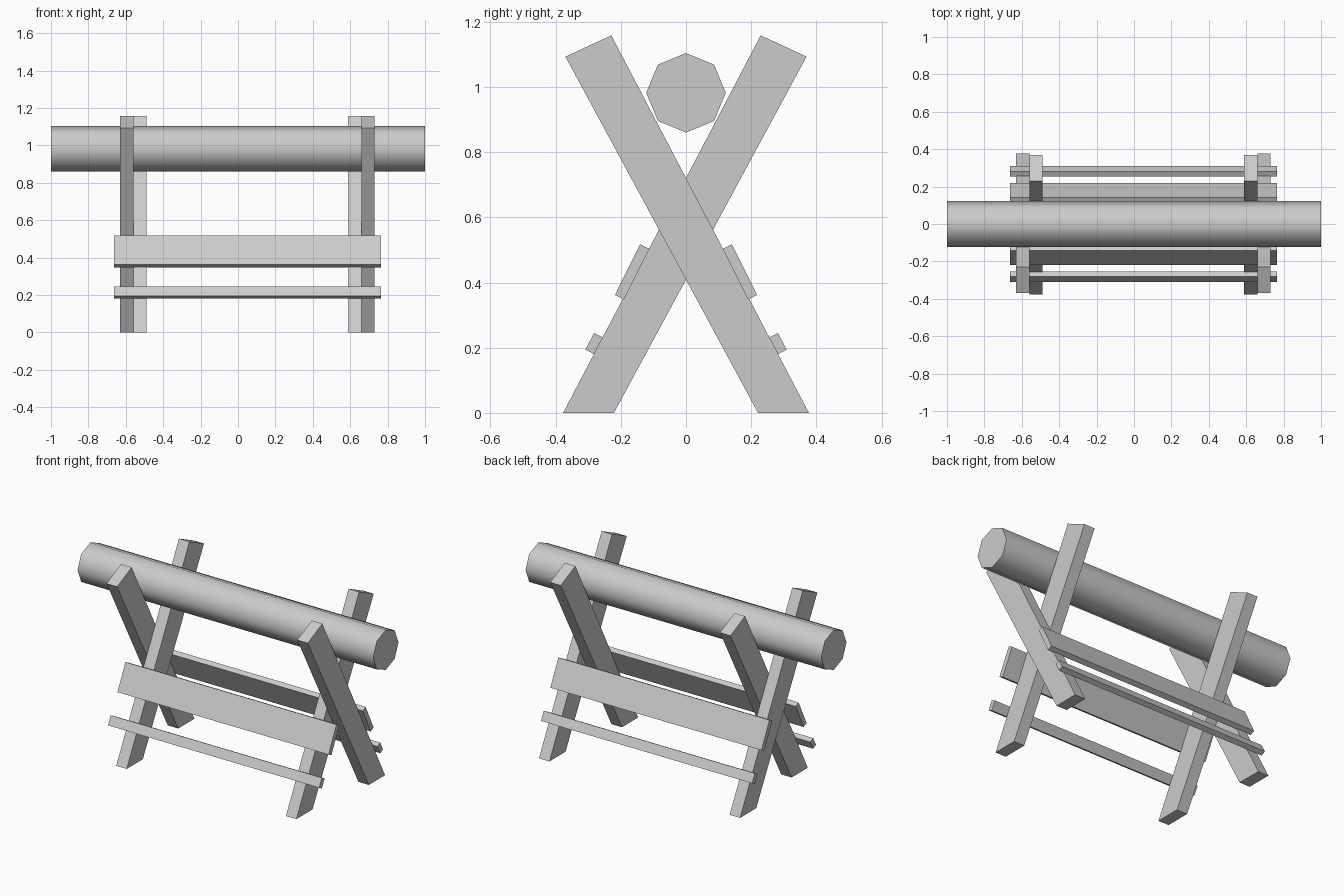
import bpy, bmesh, math
from mathutils import Matrix

cube = bpy.data.objects.get("Cube")
if cube:
    bpy.data.objects.remove(cube, do_unlink=True)

grey = bpy.data.materials.new("plain_grey")
grey.use_nodes = True
COLOUR = (0.6, 0.6, 0.6, 1)
grey.diffuse_color = COLOUR
grey.node_tree.nodes["Principled BSDF"].inputs["Base Color"].default_value = COLOUR


def add_object(name, bm):
    bmesh.ops.recalc_face_normals(bm, faces=bm.faces)
    mesh = bpy.data.meshes.new(name)
    bm.to_mesh(mesh)
    bm.free()
    mesh.materials.append(grey)
    obj = bpy.data.objects.new(name, mesh)
    bpy.context.collection.objects.link(obj)
    return obj


def extrude_x(name, profile, x0, x1, side=1):
    """Extrude a (y, z) profile along x; side=-1 mirrors it to the front."""
    bm = bmesh.new()
    face = bm.faces.new([bm.verts.new((x0, side * y, z)) for y, z in profile])
    ends = bmesh.ops.extrude_face_region(bm, geom=[face])["geom"]
    moved = [v for v in ends if isinstance(v, bmesh.types.BMVert)]
    bmesh.ops.translate(bm, verts=moved, vec=(x1 - x0, 0, 0))
    return add_object(name, bm)


# Crossed legs, side by side at each end
LEG = [(0.377, 0), (0.221, 0), (-0.37, 1.093), (-0.229, 1.158)]
for end, back_x, front_x in (("right", -0.63, -0.56), ("left", 0.66, 0.588)):
    extrude_x(f"{end}_back_leg", LEG, back_x, back_x + 0.071)
    extrude_x(f"{end}_front_leg", LEG, front_x, front_x + 0.071, -1)

# Wide and narrow rails on the outer faces of the legs
WIDE = [(0.113, 0.503), (0.141, 0.517), (0.218, 0.362), (0.19, 0.348)]
NARROW = [(0.255, 0.231), (0.282, 0.245), (0.309, 0.194), (0.282, 0.18)]
for end, side in (("back", 1), ("front", -1)):
    extrude_x(f"{end}_wide_rail", WIDE, -0.663, 0.765, side)
    extrude_x(f"{end}_narrow_rail", NARROW, -0.663, 0.765, side)

# Eight-sided log resting in the crook of the legs
bm = bmesh.new()
bmesh.ops.create_cone(bm, cap_ends=True, segments=8, radius1=0.122,
                      radius2=0.122, depth=2,
                      matrix=Matrix.Translation((0, 0, 0.982))
                      @ Matrix.Rotation(math.pi / 2, 4, "Y"))
log = add_object("log", bm)
bpy.ops.object.select_all(action="DESELECT")
log.select_set(True)
bpy.context.view_layer.objects.active = log
bpy.ops.object.shade_smooth_by_angle(angle=math.radians(60))
